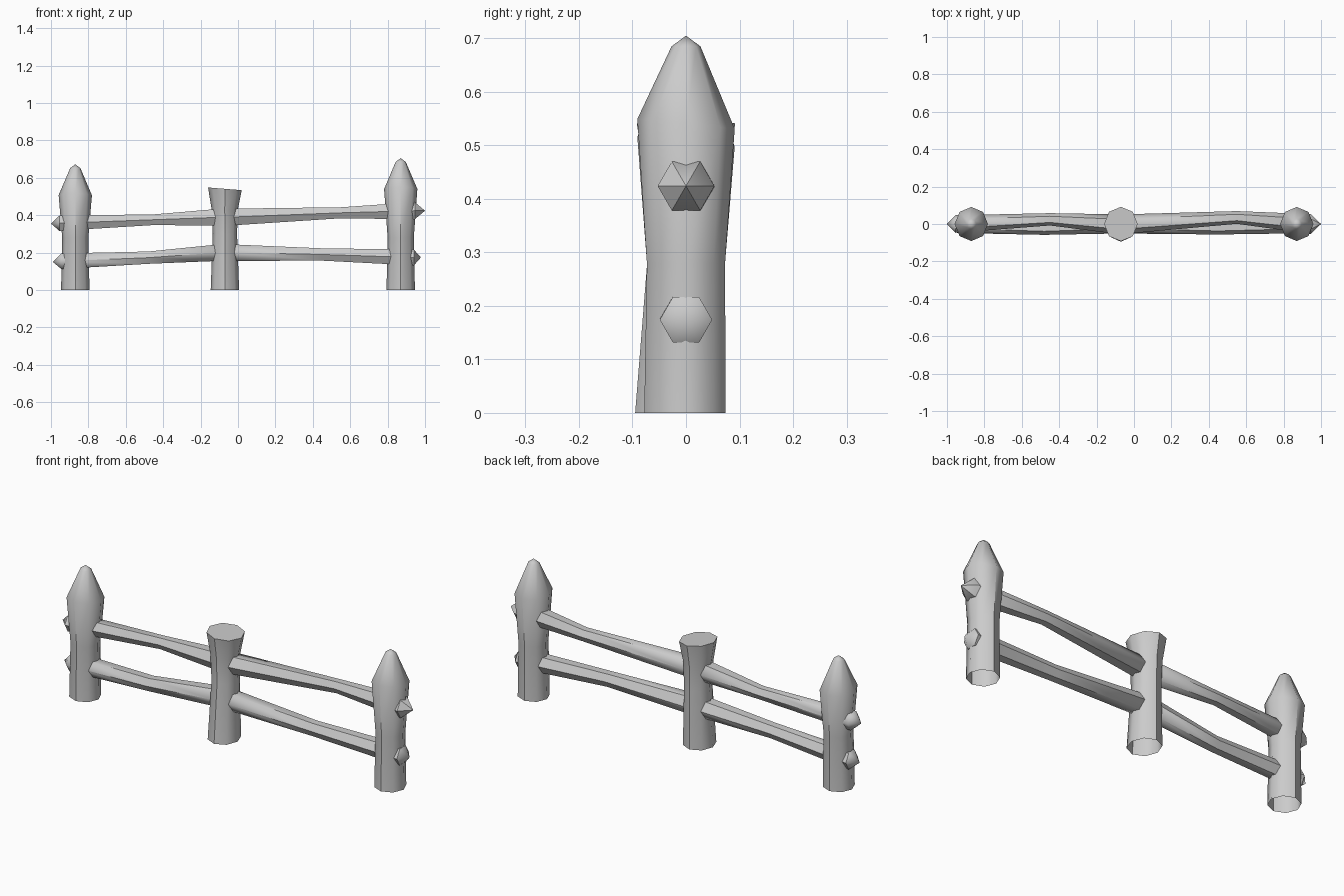
import bpy, bmesh
from math import sin, cos, pi

if "Cube" in bpy.data.objects:
    bpy.data.objects.remove(bpy.data.objects["Cube"])


def loft(name, rings, sides, along, tip_start=None, tip_end=None):
    """Skin a list of rings; each ring is (position, centre a, centre b, radius a, radius b, slope a, slope b)."""
    bm = bmesh.new()

    def place(t, a, b):
        return (a, b, t) if along == 'Z' else (t, a, b)

    loops = []
    for t, ca, cb, ra, rb, sa, sb in rings:
        loop = []
        for i in range(sides):
            a, b = ra * cos(2 * pi * i / sides), rb * sin(2 * pi * i / sides)
            loop.append(bm.verts.new(place(t + sa * a + sb * b, ca + a, cb + b)))
        loops.append(loop)
    for lo, hi in zip(loops, loops[1:]):
        for i in range(sides):
            j = (i + 1) % sides
            bm.faces.new((lo[i], lo[j], hi[j], hi[i]))
    for tip, loop, flip in ((tip_start, loops[0], True), (tip_end, loops[-1], False)):
        if tip == 'FLAT':
            bm.faces.new(loop)
        elif tip:
            v = bm.verts.new(place(*tip))
            for i in range(sides):
                a, b = loop[i], loop[(i + 1) % sides]
                bm.faces.new((b, a, v) if flip else (a, b, v))
    mesh = bpy.data.meshes.new(name)
    bm.to_mesh(mesh)
    bm.free()
    ob = bpy.data.objects.new(name, mesh)
    bpy.context.collection.objects.link(ob)
    bpy.ops.object.select_all(action='DESELECT')
    ob.select_set(True)
    bpy.context.view_layer.objects.active = ob
    bpy.ops.object.shade_smooth_by_angle(angle=pi / 4)
    return ob


# Pointed end posts, open underneath
def pointed_post(name, x, top):
    loft(name, [
        (0.0, x, -0.002, 0.076, 0.076, 0, 0),
        (0.28, x, 0, 0.070, 0.073, 0, 0),
        (top - 0.165, x, 0, 0.089, 0.091, 0, -0.1),
        (top - 0.02, x, 0, 0.027, 0.027, 0, 0),
    ], 8, 'Z', tip_end=(top, x, 0))


pointed_post("left_post", -0.87, 0.672)
pointed_post("right_post", 0.87, 0.705)

# Cut-off middle post with a slanted flat top
loft("middle_post", [
    (0.0, -0.07, -0.011, 0.076, 0.084, 0, 0),
    (0.30, -0.07, 0, 0.065, 0.071, 0, 0),
    (0.43, -0.071, 0, 0.070, 0.074, 0, 0),
    (0.541, -0.07, 0, 0.090, 0.092, -0.08, 0),
], 8, 'Z', tip_end='FLAT')


# Six-sided rails, bent in the middle and sharpened at both ends
def rail(name, stations, start, end):
    rings = [(x, y, z, r, r, 0, 0) for x, y, z, r in stations]
    loft(name, rings, 6, 'X', (start[0], 0, start[1]), (end[0], 0, end[1]))


rail("upper_left_rail",
     [(-0.955, 0, 0.357, 0.047), (-0.45, 0.025, 0.376, 0.033), (-0.10, 0, 0.389, 0.052)],
     (-1.0, 0.355), (-0.05, 0.39))
rail("upper_right_rail",
     [(-0.04, 0, 0.390, 0.052), (0.55, 0.035, 0.413, 0.034), (0.945, 0, 0.424, 0.053)],
     (-0.09, 0.39), (1.0, 0.424))
rail("lower_left_rail",
     [(-0.945, 0, 0.154, 0.048), (-0.48, -0.02, 0.173, 0.038), (-0.10, 0, 0.200, 0.051)],
     (-0.99, 0.15), (-0.05, 0.2))
rail("lower_right_rail",
     [(-0.04, 0, 0.200, 0.051), (0.45, -0.018, 0.190, 0.038), (0.94, 0, 0.174, 0.049)],
     (-0.09, 0.2), (0.978, 0.174))
